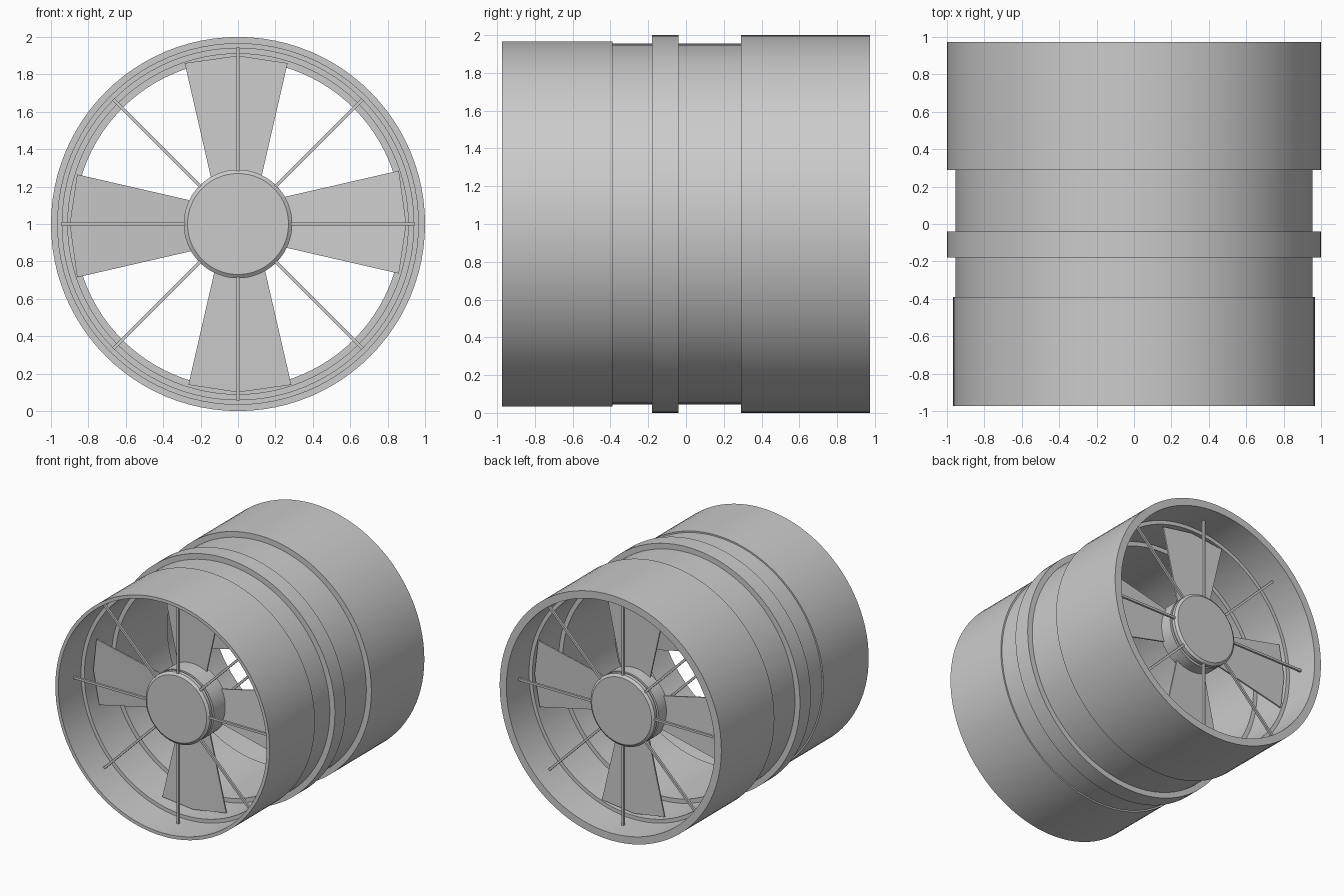
import bpy, bmesh, math
from mathutils import Matrix, Vector

if "Cube" in bpy.data.objects:
    bpy.data.objects.remove(bpy.data.objects["Cube"])

CENTRE = Vector((0, 0, 1))


def finish(bm, name, smooth=False):
    bmesh.ops.remove_doubles(bm, verts=bm.verts, dist=1e-5)
    bmesh.ops.recalc_face_normals(bm, faces=bm.faces)
    bmesh.ops.translate(bm, verts=bm.verts, vec=CENTRE)
    me = bpy.data.meshes.new(name)
    bm.to_mesh(me)
    bm.free()
    ob = bpy.data.objects.new(name, me)
    bpy.context.collection.objects.link(ob)
    if smooth:
        bpy.ops.object.select_all(action='DESELECT')
        ob.select_set(True)
        bpy.context.view_layer.objects.active = ob
        bpy.ops.object.shade_smooth_by_angle(angle=math.radians(25))
    return ob


def lathe(name, profile, closed, n=96):
    """Revolve (y, radius) points round the y axis."""
    bm = bmesh.new()
    vs = [bm.verts.new((r, y, 0)) for y, r in profile]
    pairs = list(zip(vs, vs[1:])) + ([(vs[-1], vs[0])] if closed else [])
    es = [bm.edges.new(p) for p in pairs]
    bmesh.ops.spin(bm, geom=vs + es, cent=(0, 0, 0), axis=(0, 1, 0),
                   angle=2 * math.pi, steps=n)
    return finish(bm, name, True)


def turned(v, a):
    return Matrix.Rotation(a, 3, 'Y') @ Vector(v)


def prism(bm, front, back):
    """Solid between two matching four-sided outlines."""
    f = [bm.verts.new(p) for p in front]
    b = [bm.verts.new(p) for p in back]
    bm.faces.new(f)
    bm.faces.new(b[::-1])
    for i in range(4):
        j = (i + 1) % 4
        bm.faces.new((f[i], b[i], b[j], f[j]))


# stepped duct wall, outside then inside
lathe("duct", [
    (-.973, .967), (-.39, .967), (-.39, .955), (-.18, .955), (-.18, 1), (-.04, 1),
    (-.04, .955), (.29, .955), (.29, 1), (.973, 1),
    (.973, .94), (.68, .94), (.68, .91), (.34, .91), (.34, .875),
    (-.33, .875), (-.33, .91), (-.68, .91), (-.68, .94), (-.973, .94)], True)


def fan(name, y_guard, y_blade, side, tilt):
    # hub with chamfered cap and groove
    y0, y1 = y_guard, y_blade
    lathe(name + "_hub", [
        (y0 + side * .02, 0), (y0 + side * .02, .27), (y0 + side * .005, .29),
        (y0 - side * .025, .29), (y0 - side * .025, .27), (y0 - side * .045, .27),
        (y0 - side * .045, .29), (y1 - side * .02, .29), (y1 - side * .02, 0)], False)
    # four slightly pitched blades
    bm = bmesh.new()
    outline = [(-.125, -.25), (.145, -.25), (.285, -.86), (0, -.9), (-.265, -.86)]
    t = .006
    for k in range(4):
        a = k * math.pi / 2
        rings = [[bm.verts.new(turned((x, y1 + tilt * x + d, z), a)) for x, z in outline]
                 for d in (-t, t)]
        bm.faces.new(rings[0])
        bm.faces.new(rings[1][::-1])
        for i in range(5):
            j = (i + 1) % 5
            bm.faces.new((rings[0][i], rings[1][i], rings[1][j], rings[0][j]))
    finish(bm, name + "_blades")
    # eight guard spokes
    bm = bmesh.new()
    w = .009
    square = [(-w, -w), (w, -w), (w, w), (-w, w)]
    for k in range(8):
        a = k * math.pi / 4
        prism(bm, *[[turned((x, y0 + y, r), a) for x, y in square] for r in (.25, .942)])
    finish(bm, name + "_spokes")


fan("front_fan", -.77, -.573, -1, .065)
fan("rear_fan", .81, .66, 1, .035)
